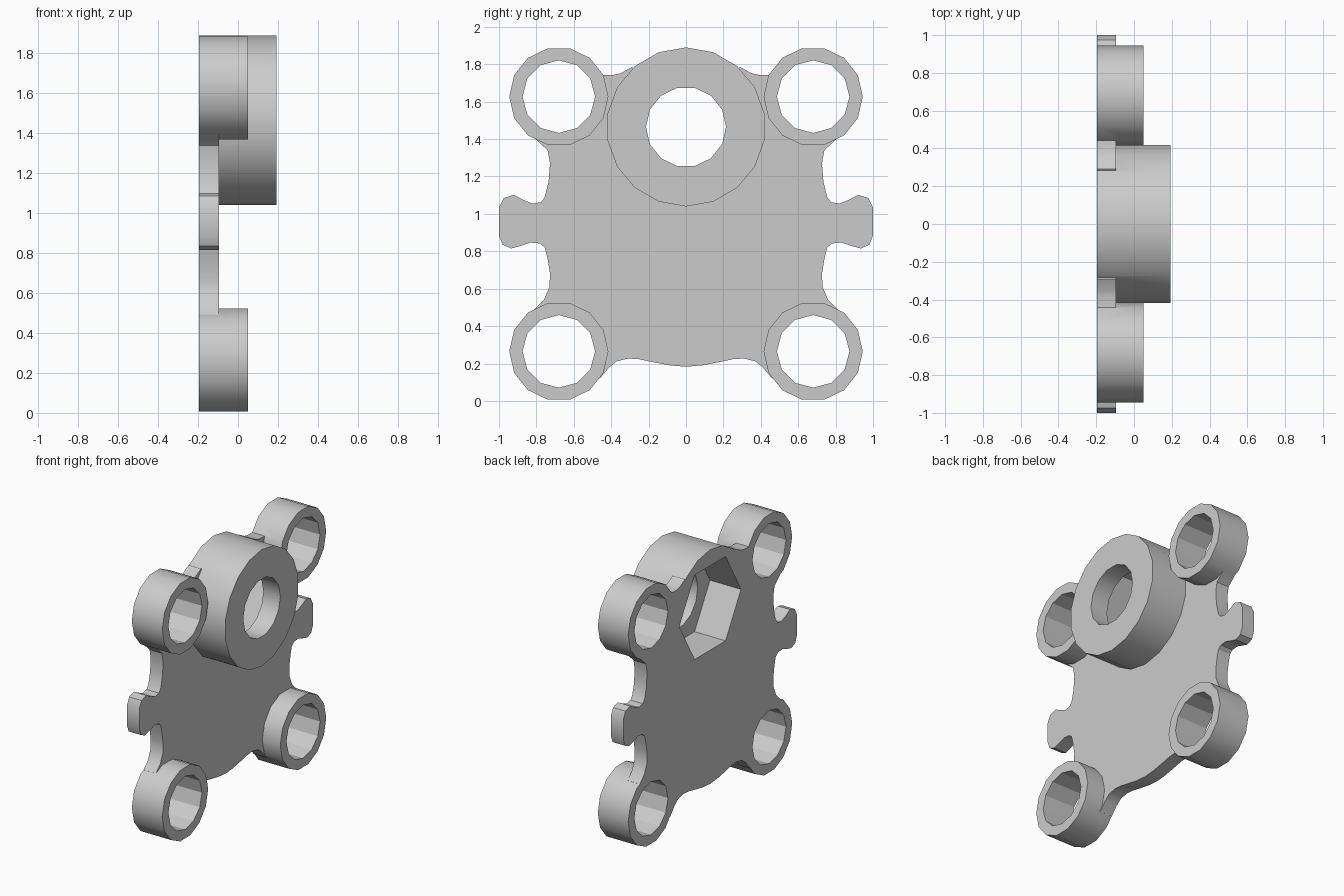
import bpy
import bmesh
from math import cos, sin, pi, radians

if "Cube" in bpy.data.objects:
    bpy.data.objects.remove(bpy.data.objects["Cube"], do_unlink=True)

grey = bpy.data.materials.new("plain_grey")
grey.use_nodes = True
grey.diffuse_color = (0.6, 0.6, 0.6, 1)
grey.node_tree.nodes["Principled BSDF"].inputs["Base Color"].default_value = (0.6, 0.6, 0.6, 1)

BACK = -0.195
BOSS = (0, 1.465)
RINGS = [(y, z) for y in (-0.68, 0.68) for z in (0.265, 1.627)]


def prism(name, points, x0, x1):
    """Extrude a (y, z) outline along x."""
    bm = bmesh.new()
    face = bm.faces.new([bm.verts.new((x0, y, z)) for y, z in points])
    new = bmesh.ops.extrude_face_region(bm, geom=[face])["geom"]
    bmesh.ops.translate(bm, vec=(x1 - x0, 0, 0),
                        verts=[v for v in new if isinstance(v, bmesh.types.BMVert)])
    bmesh.ops.recalc_face_normals(bm, faces=bm.faces)
    mesh = bpy.data.meshes.new(name)
    bm.to_mesh(mesh)
    bm.free()
    mesh.materials.append(grey)
    obj = bpy.data.objects.new(name, mesh)
    bpy.context.collection.objects.link(obj)
    return obj


def circle(centre, radius, sides, start=0):
    return [(centre[0] + radius * cos(start + 2 * pi * i / sides),
             centre[1] + radius * sin(start + 2 * pi * i / sides)) for i in range(sides)]


def combine(target, other, operation):
    """Apply a boolean and discard the helper solid."""
    mod = target.modifiers.new("join", "BOOLEAN")
    mod.operation = operation
    mod.solver = "EXACT"
    mod.object = other
    bpy.context.view_layer.objects.active = target
    bpy.ops.object.modifier_apply(modifier=mod.name)
    bpy.data.objects.remove(other, do_unlink=True)


# Plate: half outline from bottom centre to top centre, mirrored
half = [(0, .183), (.085, .19), (.19, .21), (.25, .223), (.31, .227), (.37, .212), (.41, .18),
        (.46, .12), (.68, .265), (.81, .49), (.76, .54), (.73, .61), (.727, .68), (.74, .76),
        (.755, .82), (.78, .842), (.83, .847), (.88, .83), (.935, .815), (.98, .835),
        (1, .885), (1, 1.035), (.975, 1.085), (.92, 1.102), (.87, 1.075), (.82, 1.055),
        (.775, 1.063), (.755, 1.09), (.735, 1.17), (.727, 1.27), (.74, 1.34), (.81, 1.405),
        (.68, 1.627), (.45, 1.743), (.39, 1.743), (.35, 1.752), (.29, 1.785), (0, 1.6)]
outline = half + [(-y, z) for y, z in half[-2:0:-1]]
bracket = prism("bracket_plate", outline, BACK, -0.095)

# Corner rings and the main boss
for centre in RINGS:
    combine(bracket, prism("corner_ring", circle(centre, .265, 14), BACK, 0.05), "UNION")
combine(bracket, prism("boss", circle(BOSS, .425, 18, pi / 2), BACK, 0.192), "UNION")

# Bores, and the hexagonal pocket in the back of the boss
for centre in RINGS:
    combine(bracket, prism("ring_bore", circle(centre, .194, 12), -.5, .5), "DIFFERENCE")
combine(bracket, prism("boss_bore", circle(BOSS, .214, 14), -.5, .5), "DIFFERENCE")
combine(bracket, prism("hex_pocket", circle(BOSS, .355, 6), -.5, 0.055), "DIFFERENCE")

bpy.ops.object.select_all(action="DESELECT")
bracket.select_set(True)
bpy.context.view_layer.objects.active = bracket
bpy.ops.object.shade_smooth_by_angle(angle=radians(29))
